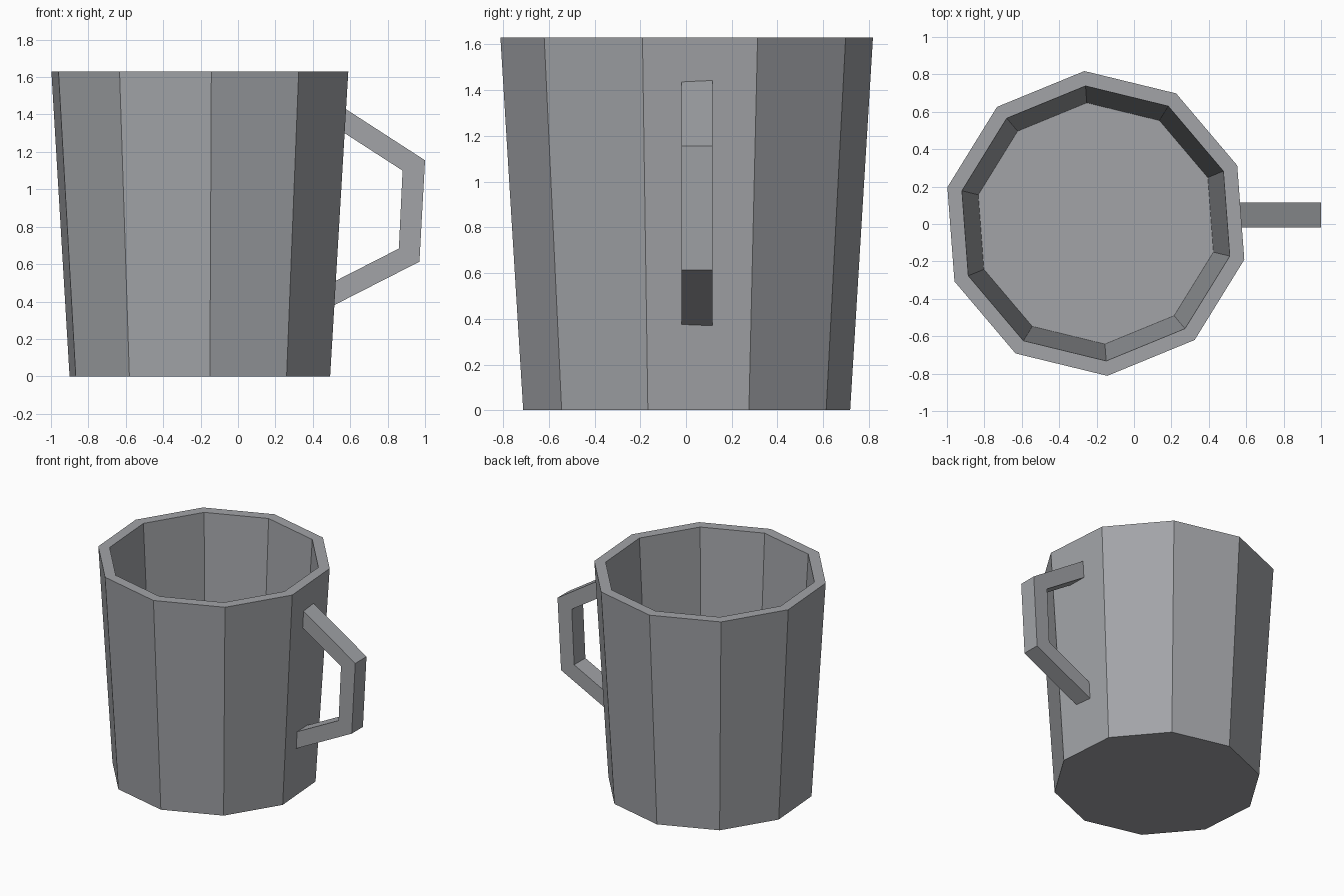
import bpy, bmesh, math

if "Cube" in bpy.data.objects:
    bpy.data.objects.remove(bpy.data.objects["Cube"])

grey = bpy.data.materials.new("grey ceramic")
grey.diffuse_color = (0.36, 0.37, 0.39, 1)
grey.use_nodes = True
grey.node_tree.nodes["Principled BSDF"].inputs["Base Color"].default_value = grey.diffuse_color

SIDES, TURN = 10, math.radians(-13.7)
CX, CY = -0.204, 0.003


def finish(bm, name):
    bmesh.ops.recalc_face_normals(bm, faces=bm.faces)
    mesh = bpy.data.meshes.new(name)
    bm.to_mesh(mesh)
    bm.free()
    mesh.materials.append(grey)
    obj = bpy.data.objects.new(name, mesh)
    bpy.context.collection.objects.link(obj)
    return obj


# Cup: ten-sided rings from the base, up the outside, over the rim, down to the inner floor
bm = bmesh.new()
rings = []
for radius, z in [(0.717, 0), (0.817, 1.63), (0.737, 1.63), (0.647, 0.12)]:
    angles = [TURN + 2 * math.pi * i / SIDES for i in range(SIDES)]
    rings.append([bm.verts.new((CX + radius * math.cos(a), CY + radius * math.sin(a), z)) for a in angles])
for low, high in zip(rings, rings[1:]):
    for i in range(SIDES):
        j = (i + 1) % SIDES
        bm.faces.new((low[i], low[j], high[j], high[i]))
bm.faces.new(rings[0])
bm.faces.new(rings[-1])
finish(bm, "cup")

# Handle: angular band with its ends sunk into the cup wall
outer = [(0.53, 1.459), (1.0, 1.155), (0.97, 0.613), (0.47, 0.358)]
inner = [(0.53, 1.326), (0.88, 1.10), (0.86, 0.683), (0.47, 0.484)]
bm = bmesh.new()
sections = []
for (xo, zo), (xi, zi) in zip(outer, inner):
    corners = [(xo, -0.02, zo), (xo, 0.115, zo), (xi, 0.115, zi), (xi, -0.02, zi)]
    sections.append([bm.verts.new(c) for c in corners])
for a, b in zip(sections, sections[1:]):
    for i in range(4):
        j = (i + 1) % 4
        bm.faces.new((a[i], a[j], b[j], b[i]))
bm.faces.new(sections[0])
bm.faces.new(sections[-1])
finish(bm, "handle")
